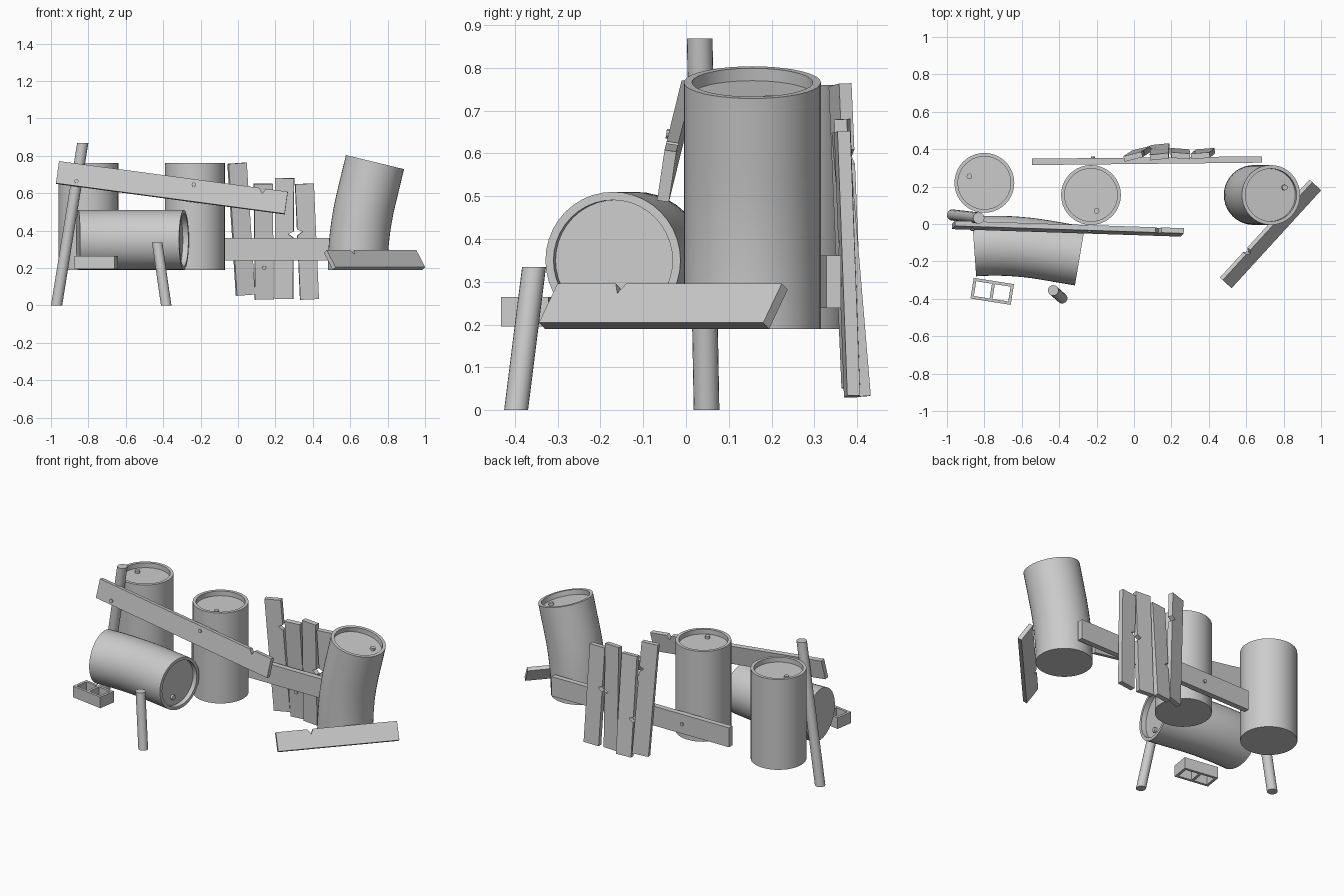
import bpy, bmesh, math
from mathutils import Matrix, Vector

cube = bpy.data.objects.get("Cube")
if cube:
    bpy.data.objects.remove(cube)

# One plain grey for everything
grey = bpy.data.materials.new("plain_grey")
grey.use_nodes = True
grey.diffuse_color = (0.6, 0.6, 0.6, 1)
grey.node_tree.nodes["Principled BSDF"].inputs["Base Color"].default_value = (0.6, 0.6, 0.6, 1)


def finish(bm, name, matrix=Matrix(), smooth=False):
    bmesh.ops.recalc_face_normals(bm, faces=bm.faces)
    me = bpy.data.meshes.new(name)
    bm.to_mesh(me)
    bm.free()
    me.materials.append(grey)
    if smooth:
        me.shade_smooth()
        me.set_sharp_from_angle(angle=math.radians(35))
    ob = bpy.data.objects.new(name, me)
    ob.matrix_world = matrix
    bpy.context.collection.objects.link(ob)
    return ob


def frame(u, v, n, origin):
    """Matrix with the given local axes and origin."""
    m = Matrix((u, v, n)).transposed().to_4x4()
    m.translation = origin
    return m


# Drums: lathed shell with a recessed lid and a small bung
RADIUS, RIM, RECESS = 0.16, 0.141, 0.03


def drum(name, matrix, bung, length=0.57, bend=0.0):
    bm = bmesh.new()
    steps = 12
    profile = [(RADIUS, length * i / steps) for i in range(steps + 1)]
    profile += [(RIM, length), (RIM, length - RECESS)]
    segs = 40
    rings = []
    for r, z in profile:
        rings.append([bm.verts.new((r * math.cos(a), r * math.sin(a), z))
                      for a in (math.tau * i / segs for i in range(segs))])
    for low, high in zip(rings, rings[1:]):
        for i in range(segs):
            j = (i + 1) % segs
            bm.faces.new((low[i], low[j], high[j], high[i]))
    bm.faces.new(rings[0][::-1])
    bm.faces.new(rings[-1])
    bmesh.ops.create_cone(bm, cap_ends=True, segments=12, radius1=0.015, radius2=0.015, depth=0.02,
                          matrix=Matrix.Translation((bung[0], bung[1], length - RECESS + 0.005)))
    # Buckle the lower two thirds towards local +x, the rest stays straight
    if bend:
        curved = length * 0.66
        k = bend / curved
        for v in bm.verts:
            z = v.co.z
            a = k * min(z, curved)
            extra = max(z - curved, 0)
            axis_x = (1 - math.cos(a)) / k + extra * math.sin(a)
            axis_z = math.sin(a) / k + extra * math.cos(a)
            v.co = (axis_x + v.co.x * math.cos(a), v.co.y, axis_z - v.co.x * math.sin(a))
    return finish(bm, name, matrix, smooth=True)


drum("back_drum", Matrix.Translation((-0.8, 0.22, 0.19)), (-0.08, 0.035))
drum("middle_drum", Matrix.Translation((-0.23, 0.155, 0.19)), (0.03, -0.085))
drum("bent_drum", Matrix.Translation((0.64, 0.155, 0.19)), (0.08, 0.04), 0.585, math.radians(13.6))
c, s = math.cos(math.radians(4)), math.sin(math.radians(4))
drum("fallen_drum", frame((s, -c, 0), (0, 0, -1), (c, s, 0), (-0.855, -0.12, 0.35)),
     (0.03, 0.085), 0.57, math.radians(13.6))


# Planks: notched outline, extruded, with optional nail heads
def plank(name, start, end, width_dir, width, thick, notch=None, nails=(), skew=0.0):
    start, end = Vector(start), Vector(end)
    u = (end - start).normalized()
    n = u.cross(Vector(width_dir)).normalized()
    v = n.cross(u)
    h, w = (end - start).length / 2, width / 2
    outline = [(-h - skew, -w), (h - skew, -w), (h + skew, w), (-h + skew, w)]
    if notch:
        at, side = notch
        cut = [(at + 0.018, side * w), (at + 0.004, side * (w - 0.028)), (at - 0.016, side * w)]
        if side > 0:
            outline[3:3] = cut
        else:
            outline[1:1] = cut[::-1]
    bm = bmesh.new()
    face = bm.faces.new([bm.verts.new((x, y, -thick / 2)) for x, y in outline])
    grown = bmesh.ops.extrude_face_region(bm, geom=[face])
    bmesh.ops.translate(bm, vec=(0, 0, thick),
                        verts=[g for g in grown["geom"] if isinstance(g, bmesh.types.BMVert)])
    for x, y, side in nails:
        bmesh.ops.create_cone(bm, cap_ends=True, segments=10, radius1=0.011, radius2=0.011, depth=0.016,
                              matrix=Matrix.Translation((x, y, side * thick / 2)))
    return finish(bm, name, frame(u, v, n, (start + end) / 2))


plank("front_rail", (-0.965, -0.005, 0.71), (0.258, -0.045, 0.547), (0, 0.15, 1), 0.12, 0.028,
      (0.48, 1), [(-0.51, -0.035, 1), (0.114, 0.03, 1)])
plank("back_rail", (-0.545, 0.332, 0.3), (0.685, 0.345, 0.3), (0, 0, 1), 0.122, 0.034,
      None, [(0.3, 0.0, -1), (-0.29, 0.0, -1)])

# Leaning plank, tilted back on its long edge
along = Vector((0.48, 0.525, 0)).normalized()
inward = Vector((-along.y, along.x, 0))
tilt = math.radians(55)
mid = Vector((0.73, -0.053, 0.243))
plank("leaning_plank", mid - along * 0.355, mid + along * 0.355,
      inward * math.cos(tilt) + Vector((0, 0, math.sin(tilt))), 0.112, 0.025, (-0.155, 1))

# Fence pickets: bottom x/y/z, top x/y/z, yaw of the wide side, notch
pickets = [
    ((0.04, 0.39, 0.055), (-0.005, 0.36, 0.76), 0.25, (0.18, 1)),
    ((0.14, 0.412, 0.032), (0.135, 0.36, 0.65), 0.1, (-0.08, -1)),
    ((0.245, 0.388, 0.035), (0.25, 0.365, 0.68), -0.08, (0.02, 1)),
    ((0.382, 0.388, 0.032), (0.355, 0.365, 0.65), 0.08, (0.05, -1)),
]
for i, (low, high, yaw, notch) in enumerate(pickets):
    plank(f"fence_picket_{i + 1}", low, high, (math.cos(yaw), math.sin(yaw), 0), 0.1, 0.03, notch,
          [(-0.14, 0.0, -1)] if i < 2 else [])


# Posts: round poles sheared so both ends stay level
def post(name, low, high, radius):
    bm = bmesh.new()
    bmesh.ops.create_cone(bm, cap_ends=True, segments=20, radius1=radius, radius2=radius, depth=1)
    low, high = Vector(low), Vector(high)
    for v in bm.verts:
        centre = low.lerp(high, v.co.z + 0.5)
        v.co = centre + Vector((v.co.x, v.co.y, 0))
    return finish(bm, name, smooth=True)


post("tall_post", (-0.97, 0.048, 0), (-0.83, 0.032, 0.868), 0.03)
post("short_post", (-0.384, -0.397, 0), (-0.432, -0.355, 0.335), 0.028)

# Hollow building block: two long walls and three cross walls
bm = bmesh.new()
length, depth, height, wall = 0.218, 0.112, 0.07, 0.016
walls = [((0, y * (depth - wall) / 2), (length, wall)) for y in (-1, 1)]
walls += [((x * (length - wall) / 2, 0), (wall, depth - 2 * wall)) for x in (-1, 0, 1)]
for (x, y), (sx, sy) in walls:
    bmesh.ops.create_cube(bm, size=1, matrix=Matrix.Translation((x, y, 0))
                          @ Matrix.Diagonal((sx, sy, height, 1)))
finish(bm, "hollow_block", Matrix.Translation((-0.758, -0.36, 0.23))
       @ Matrix.Rotation(math.radians(-9), 4, "Z"))
